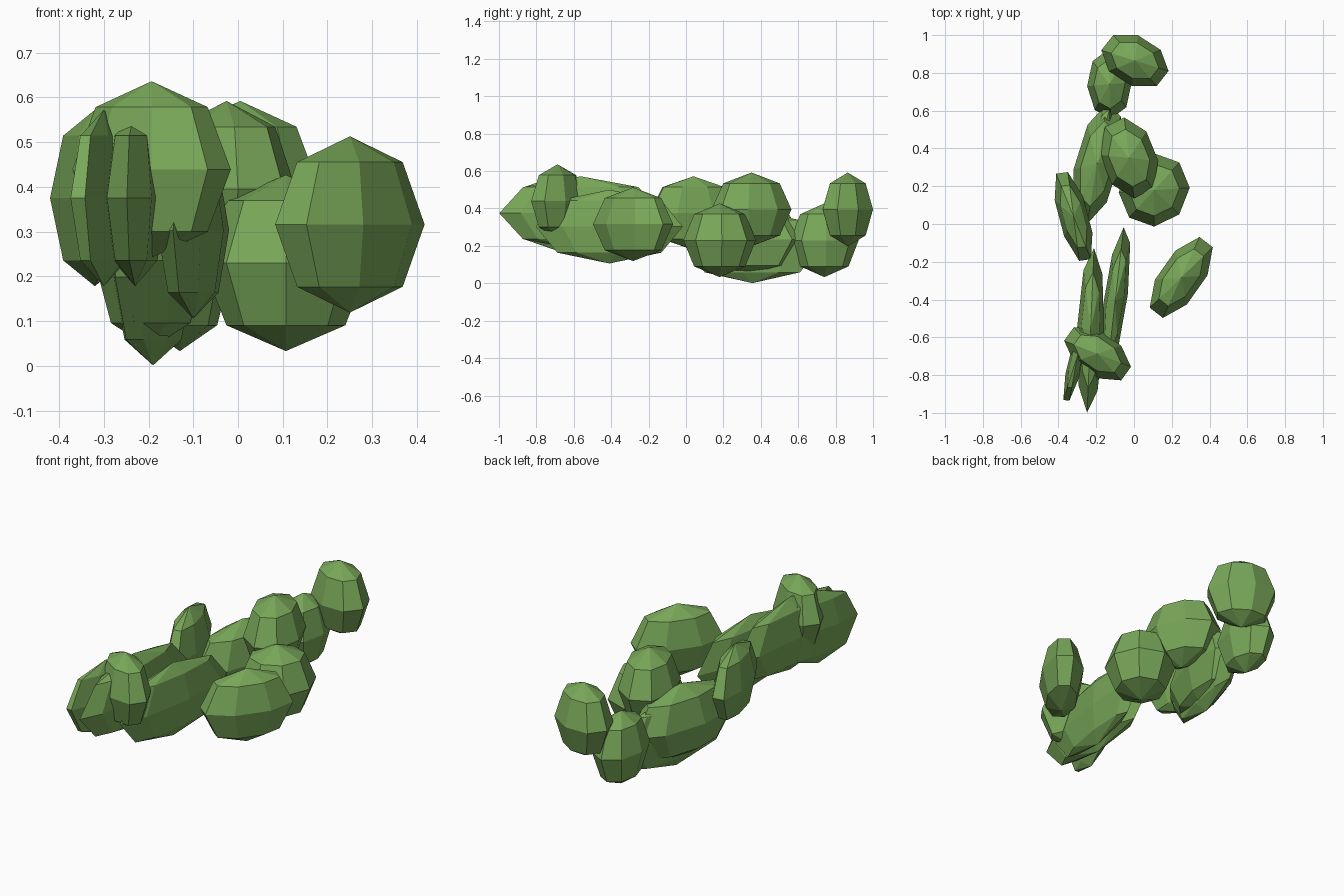
import bpy
import bmesh
from mathutils import Matrix

cube = bpy.data.objects.get("Cube")
if cube:
    bpy.data.objects.remove(cube, do_unlink=True)

# One leaf green for every clump
leaf = bpy.data.materials.new("leaf_green")
leaf.use_nodes = True
green = (0.19, 0.39, 0.10, 1.0)
leaf.diffuse_color = green
leaf.node_tree.nodes["Principled BSDF"].inputs["Base Color"].default_value = green

HALF_HEIGHT = 0.197


def clump(name, center, a, b):
    """Low-poly ball stretched along two horizontal directions a and b."""
    bm = bmesh.new()
    bmesh.ops.create_uvsphere(bm, u_segments=8, v_segments=4, radius=1)
    shape = Matrix(((a[0], b[0], 0, center[0]),
                    (a[1], b[1], 0, center[1]),
                    (0, 0, HALF_HEIGHT, center[2]),
                    (0, 0, 0, 1)))
    bm.transform(shape)
    bmesh.ops.recalc_face_normals(bm, faces=bm.faces)
    mesh = bpy.data.meshes.new(name)
    bm.to_mesh(mesh)
    bm.free()
    mesh.materials.append(leaf)
    obj = bpy.data.objects.new(name, mesh)
    bpy.context.collection.objects.link(obj)


# Rounded clumps at the back
clump("back_upper_clump", (0.005, 0.865, 0.395), (0.178, -0.055), (0.015, 0.135))
clump("back_lower_clump", (-0.13, 0.74, 0.23), (0.118, 0.01), (-0.008, 0.183))
clump("middle_upper_clump", (-0.026, 0.35, 0.395), (0.155, -0.016), (-0.026, 0.214))
clump("middle_lower_clump", (0.107, 0.18, 0.23), (0.188, 0.012), (0, 0.194))

# Long clumps under the middle
clump("middle_long_clump", (-0.195, 0.32, 0.235), (-0.053, -0.32), (-0.125, -0.03))
clump("lowest_long_clump", (-0.19, 0.355, 0.198), (0.09, 0.2), (0.03, 0.31))

# Detached side clumps
clump("left_side_clump", (0.25, -0.283, 0.316), (0.03, -0.143), (0.167, 0.16))
clump("right_side_clump", (-0.32, 0.04, 0.375), (0.1, -0.085), (-0.03, 0.235))

# Front cluster: a round clump over three long ones
clump("front_top_clump", (-0.193, -0.687, 0.439), (0.177, -0.069), (0, 0.13))
clump("front_left_long_clump", (-0.1, -0.41, 0.303), (0.016, -0.248), (0.08, 0.308))
clump("front_middle_long_clump", (-0.23, -0.563, 0.375), (0.037, -0.32), (-0.063, -0.296))
clump("front_right_long_clump", (-0.3, -0.7, 0.375), (-0.042, -0.235), (0.063, 0.093))
